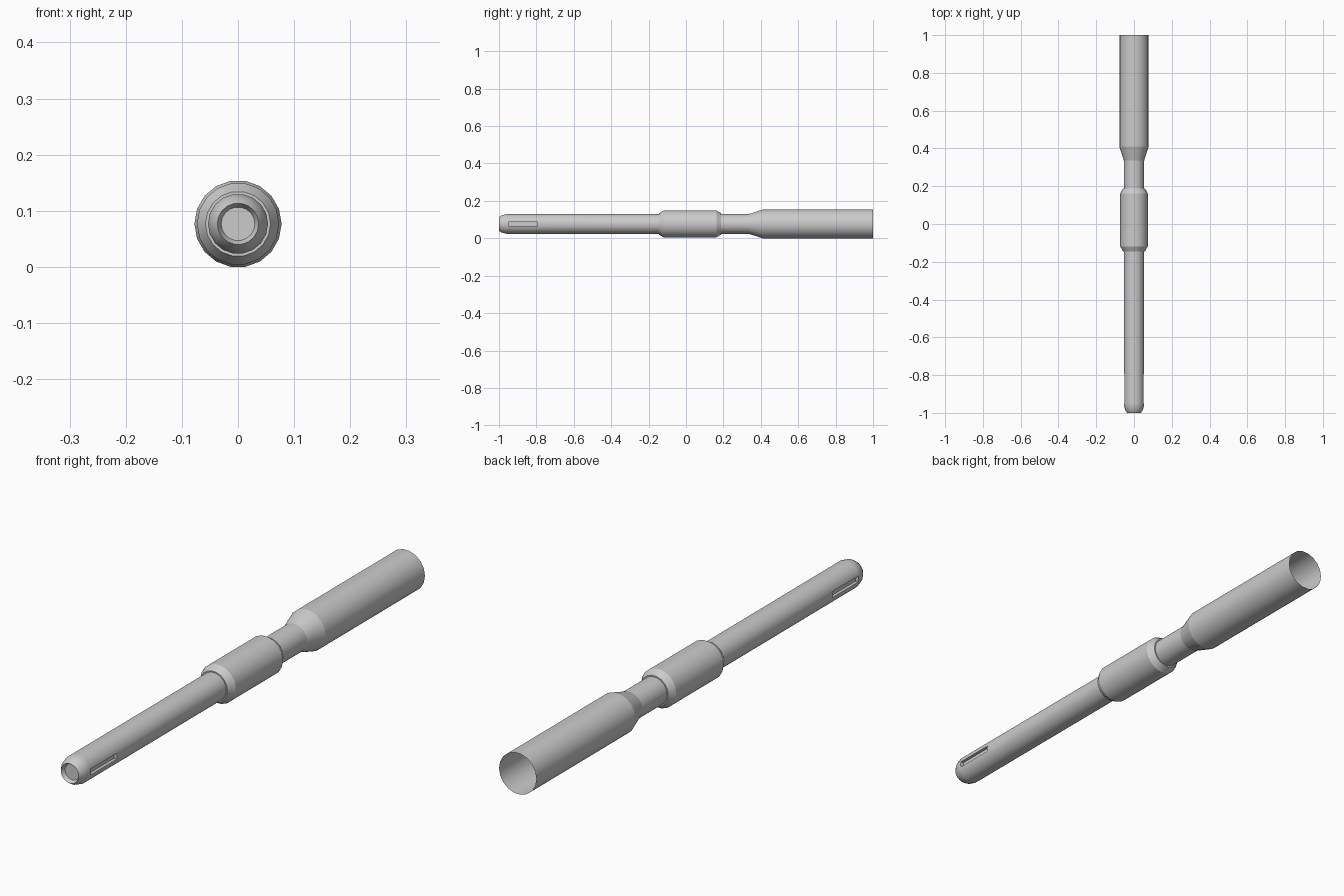
import bpy, bmesh
from math import cos, sin, pi, radians

if "Cube" in bpy.data.objects:
    bpy.data.objects.remove(bpy.data.objects["Cube"])

SIDES = 18
CZ = 0.0768          # height of the long axis
SLOT_Y = (-0.95, -0.795)
SLOT_HALF, SLOT_DEPTH = 0.011, 0.01


def lathe(profile, cap_start=False):
    """Revolve (y, radius) points around the y axis."""
    bm = bmesh.new()
    rings = [[bm.verts.new((r * cos(2 * pi * i / SIDES), y, r * sin(2 * pi * i / SIDES)))
              for i in range(SIDES)] for y, r in profile]
    for a, b in zip(rings, rings[1:]):
        for i in range(SIDES):
            j = (i + 1) % SIDES
            bm.faces.new((a[i], a[j], b[j], b[i]))
    if cap_start:
        bm.faces.new(rings[0])
    bmesh.ops.recalc_face_normals(bm, faces=bm.faces[:])
    return bm


def cut_slot(bm, side):
    """Sink a long shallow slot into one side of the barrel."""
    def span():
        return [f for f in bm.faces
                if SLOT_Y[0] < f.calc_center_median().y < SLOT_Y[1]
                and f.calc_center_median().x * side > 0.045]
    for z in (-SLOT_HALF, SLOT_HALF):
        fs = span()
        geom = fs + list({e for f in fs for e in f.edges}) + list({v for f in fs for v in f.verts})
        bmesh.ops.bisect_plane(bm, geom=geom, plane_co=(0, 0, z), plane_no=(0, 0, 1))
    old = [f for f in span() if abs(f.calc_center_median().z) < SLOT_HALF]
    out = bmesh.ops.extrude_face_region(bm, geom=old)["geom"]
    for v in out:
        if isinstance(v, bmesh.types.BMVert):
            v.co.x = side * (0.050 - SLOT_DEPTH)
    old = [f for f in old if f.is_valid]
    if old:
        bmesh.ops.delete(bm, geom=old, context='FACES')


def finish(bm, name, crease_ys=()):
    """Turn the mesh into a smooth object with crisp rings at the given y."""
    for e in bm.edges:
        a, b = e.verts
        if abs(a.co.y - b.co.y) < 1e-5 and any(abs(a.co.y - y) < 1e-4 for y in crease_ys):
            e.smooth = False
    mesh = bpy.data.meshes.new(name)
    bm.to_mesh(mesh)
    bm.free()
    ob = bpy.data.objects.new(name, mesh)
    bpy.context.collection.objects.link(ob)
    ob.location.z = CZ
    bpy.ops.object.select_all(action='DESELECT')
    ob.select_set(True)
    bpy.context.view_layer.objects.active = ob
    bpy.ops.object.shade_smooth_by_angle(angle=radians(30), keep_sharp_edges=True)


# barrel: recessed nose, slim tube, neck, flared open sleeve
barrel = lathe([(-0.985, 0.030), (-1.0, 0.037), (-0.985, 0.047), (-0.96, 0.0535),
                (SLOT_Y[0], 0.0535), (SLOT_Y[1], 0.0535), (0.335, 0.0535),
                (0.41, 0.0777), (1.0, 0.0777)], cap_start=True)
for s in (-1, 1):
    cut_slot(barrel, s)
finish(barrel, "barrel", (-1.0, 0.335, 0.41))

# collar: thicker chamfered ring around the middle
collar = lathe([(-0.145, 0.0535), (-0.145, 0.058), (-0.118, 0.0732), (0.162, 0.0732),
                (0.188, 0.058), (0.188, 0.0535)])
finish(collar, "collar", (-0.145, -0.118, 0.162, 0.188))
